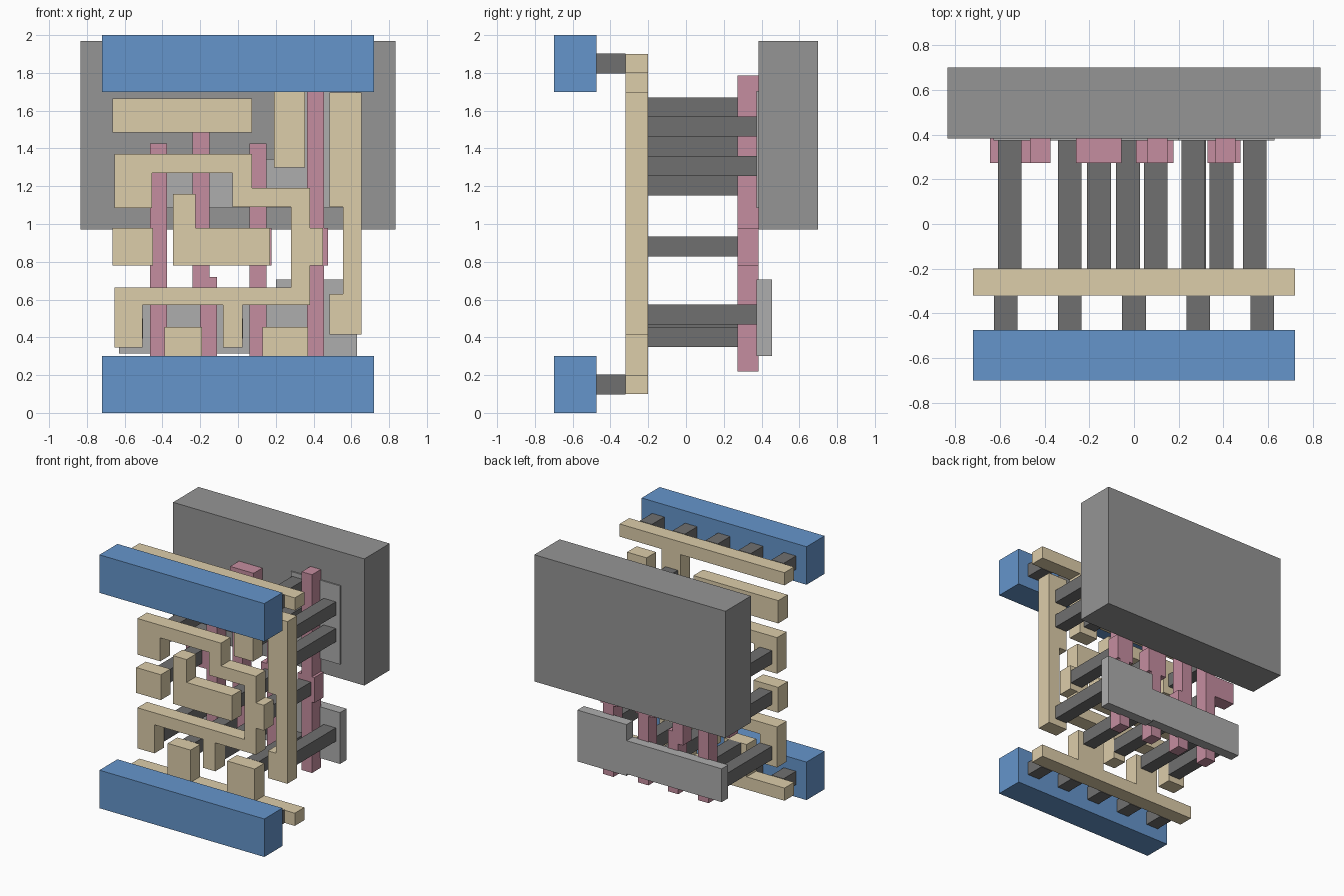
import bpy, bmesh


def material(name, r, g, b):
    m = bpy.data.materials.new(name)
    m.diffuse_color = (r, g, b, 1)
    return m


BLUE = material("blue", 0.13, 0.30, 0.60)
TAN = material("tan", 0.72, 0.61, 0.40)
PINK = material("pink", 0.56, 0.27, 0.35)
DARK = material("dark_grey", 0.16, 0.16, 0.16)
MID = material("mid_grey", 0.30, 0.30, 0.30)
LIGHT = material("light_grey", 0.42, 0.42, 0.42)


def plate(name, outline, y0, y1, mat):
    """Extrude an (x, z) outline from y0 to y1."""
    bm = bmesh.new()
    face = bm.faces.new([bm.verts.new((x, y0, z)) for x, z in outline])
    ext = bmesh.ops.extrude_face_region(bm, geom=[face])
    verts = [v for v in ext["geom"] if isinstance(v, bmesh.types.BMVert)]
    bmesh.ops.translate(bm, verts=verts, vec=(0, y1 - y0, 0))
    bmesh.ops.recalc_face_normals(bm, faces=bm.faces)
    mesh = bpy.data.meshes.new(name)
    bm.to_mesh(mesh)
    bm.free()
    mesh.materials.append(mat)
    ob = bpy.data.objects.new(name, mesh)
    bpy.context.collection.objects.link(ob)
    return ob


def rect(x0, x1, z0, z1):
    return [(x0, z0), (x1, z0), (x1, z1), (x0, z1)]


# Power rails with their connector posts
for label, z in (("lower", 0.15), ("upper", 1.85)):
    plate(label + "_rail", rect(-0.72, 0.72, z - 0.15, z + 0.15), -0.70, -0.475, BLUE)
    for i in range(5):
        x = (i - 2) * 0.2875
        plate(f"{label}_rail_post_{i + 1}", rect(x - 0.053, x + 0.053, z - 0.053, z + 0.053),
              -0.475, -0.32, DARK)

# Tan wiring layer
wires = {
    "lower_rail_wire": [
        (-0.72, 0.10), (0.72, 0.10), (0.72, 0.20), (0.37, 0.20), (0.37, 0.455), (0.13, 0.455),
        (0.13, 0.20), (-0.19, 0.20), (-0.19, 0.455), (-0.39, 0.455), (-0.39, 0.20), (-0.72, 0.20)],
    "upper_rail_wire": [
        (-0.72, 1.90), (0.72, 1.90), (0.72, 1.80), (0.355, 1.80), (0.355, 1.30),
        (0.19, 1.30), (0.19, 1.80), (-0.72, 1.80)],
    "upper_bar_wire": rect(-0.665, 0.075, 1.485, 1.665),
    "left_pad_wire": rect(-0.665, -0.45, 0.78, 0.98),
    "centre_wire": [
        (-0.345, 0.78), (0.17, 0.78), (0.17, 0.98), (-0.225, 0.98), (-0.225, 1.16), (-0.345, 1.16)],
    "output_wire": [
        (0.485, 1.695), (0.485, 1.09), (0.555, 1.09), (0.555, 0.63), (0.485, 0.63),
        (0.485, 0.415), (0.655, 0.415), (0.655, 1.695)],
    "looping_wire": [
        (-0.655, 1.37), (0.075, 1.37), (0.075, 1.19), (0.38, 1.19), (0.38, 0.98), (0.45, 0.98),
        (0.45, 0.78), (0.38, 0.78), (0.38, 0.57), (0.025, 0.57), (0.025, 0.345), (-0.08, 0.345),
        (-0.08, 0.57), (-0.505, 0.57), (-0.505, 0.345), (-0.655, 0.345), (-0.655, 0.665),
        (0.28, 0.665), (0.28, 1.09), (-0.03, 1.09), (-0.03, 1.27), (-0.455, 1.27),
        (-0.455, 1.085), (-0.655, 1.085)],
}
for name, outline in wires.items():
    plate(name, outline, -0.32, -0.20, TAN)

# Pink gate strips with contact pads
gates = {
    "gate_1": [
        (-0.465, 0.235), (-0.375, 0.235), (-0.375, 1.425), (-0.465, 1.425),
        (-0.465, 0.965), (-0.645, 0.965), (-0.645, 0.795), (-0.465, 0.795)],
    "gate_2": [
        (-0.20, 0.235), (-0.11, 0.235), (-0.11, 0.72), (-0.15, 0.72), (-0.15, 1.49),
        (-0.055, 1.49), (-0.055, 1.66), (-0.26, 1.66), (-0.26, 1.49), (-0.24, 1.49),
        (-0.24, 0.63), (-0.20, 0.63)],
    "gate_3": [
        (0.06, 0.235), (0.15, 0.235), (0.15, 0.78), (0.177, 0.78), (0.177, 0.98), (0.15, 0.98),
        (0.15, 1.425), (0.06, 1.425), (0.06, 0.98), (0.01, 0.98), (0.01, 0.78), (0.06, 0.78)],
    "gate_4": [
        (0.365, 0.22), (0.455, 0.22), (0.455, 0.78), (0.477, 0.78), (0.477, 0.98), (0.455, 0.98),
        (0.455, 1.785), (0.365, 1.785), (0.365, 0.98), (0.33, 0.98), (0.33, 0.78), (0.365, 0.78)],
}
for name, outline in gates.items():
    plate(name, outline, 0.273, 0.383, PINK)

# Backing block and the two stepped grey plates
plate("backing_block", rect(-0.835, 0.835, 0.97, 1.97), 0.383, 0.70, MID)
plate("lower_stepped_plate", [(-0.63, 0.315), (0.2, 0.315), (0.2, 0.30), (0.63, 0.30),
                              (0.63, 0.705), (0.2, 0.705), (0.2, 0.578), (-0.63, 0.578)],
      0.373, 0.455, LIGHT)
plate("upper_stepped_plate", [(-0.63, 1.085), (0.63, 1.085), (0.63, 1.705),
                              (0.2, 1.705), (0.2, 1.345), (-0.63, 1.345)],
      0.373, 0.455, LIGHT)

# Long posts from the wiring to the plates, and shorter ones to the gate pads
plate_posts = [(0.54, 1.517), (0.54, 1.307), (0.54, 0.522), (0.265, 1.617), (0.265, 1.41),
               (0.27, 0.403), (-0.288, 0.403), (-0.557, 1.203), (-0.557, 0.447), (-0.027, 0.447)]
gate_posts = [(-0.557, 0.882), (-0.157, 1.575), (0.097, 0.882), (0.392, 0.882)]
for kind, posts, end in (("plate", plate_posts, 0.375), ("gate", gate_posts, 0.28)):
    for i, (x, z) in enumerate(posts):
        plate(f"{kind}_post_{i + 1}", rect(x - 0.053, x + 0.053, z - 0.053, z + 0.053),
              -0.20, end, DARK)
